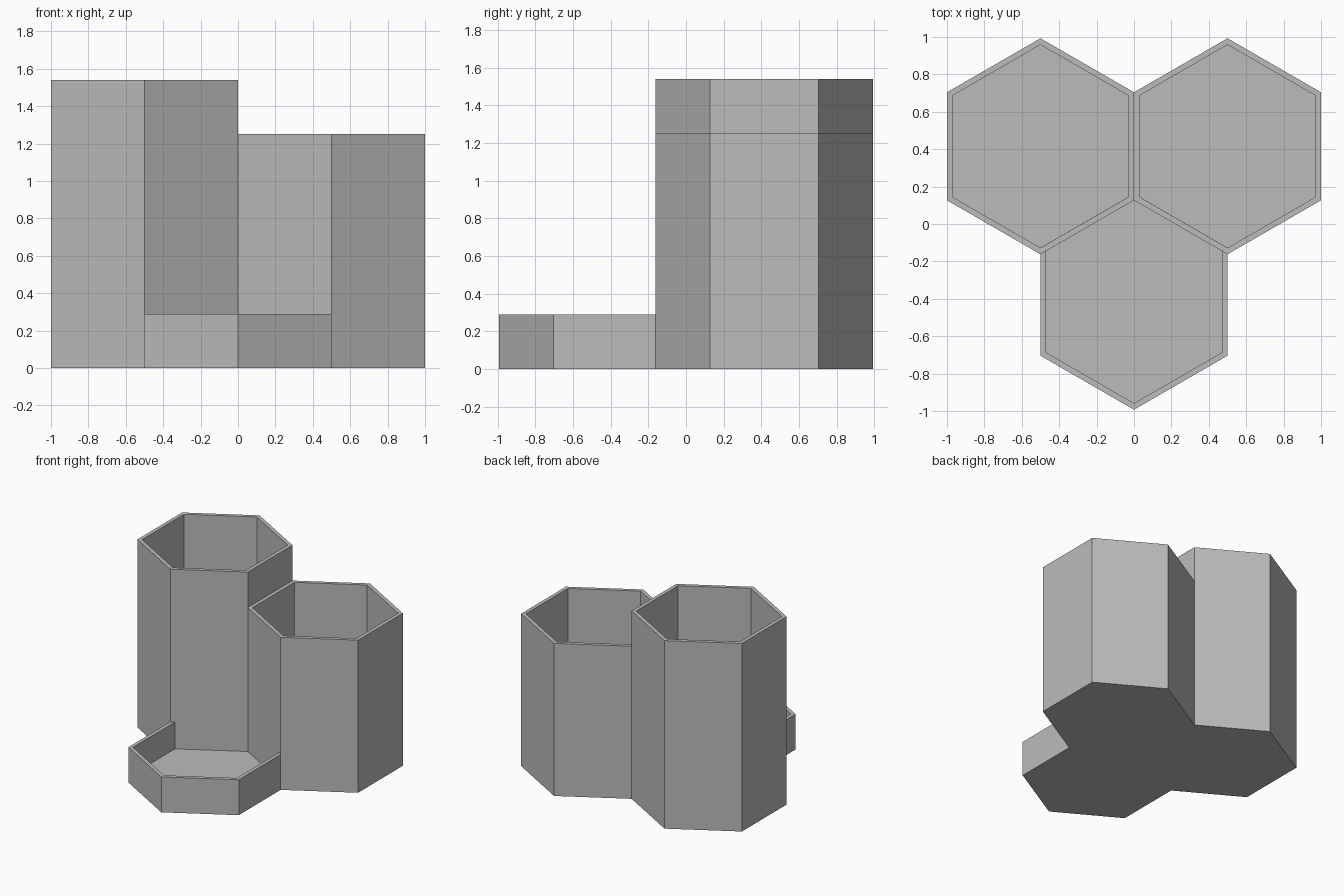
import bpy, bmesh, math

if "Cube" in bpy.data.objects:
    bpy.data.objects.remove(bpy.data.objects["Cube"])

APOTHEM = 0.5      # half the width across the flats
WALL = 0.03
FLOOR = 0.07
OFFSET = 0.4155    # front/back distance of the cup centres

grey = bpy.data.materials.new("mid_grey")
grey.diffuse_color = (0.5, 0.5, 0.5, 1)
grey.use_nodes = True
grey.node_tree.nodes["Principled BSDF"].inputs["Base Color"].default_value = grey.diffuse_color


def hex_ring(bm, x, y, z, apothem):
    """Six vertices with one point toward the front."""
    r = apothem / math.cos(math.pi / 6)
    angles = [math.radians(30 + 60 * i) for i in range(6)]
    return [bm.verts.new((x + r * math.cos(a), y + r * math.sin(a), z)) for a in angles]


def hex_cup(name, x, y, height):
    """Open hexagonal container with a thin wall and a solid floor."""
    bm = bmesh.new()
    rings = [hex_ring(bm, x, y, 0, APOTHEM),
             hex_ring(bm, x, y, height, APOTHEM),
             hex_ring(bm, x, y, height, APOTHEM - WALL),
             hex_ring(bm, x, y, FLOOR, APOTHEM - WALL)]
    # outer wall, rim and inner wall
    for a, b in zip(rings, rings[1:]):
        for i in range(6):
            j = (i + 1) % 6
            bm.faces.new((a[i], a[j], b[j], b[i]))
    # underside and inner floor
    bm.faces.new(rings[0][::-1])
    bm.faces.new(rings[-1])
    bmesh.ops.recalc_face_normals(bm, faces=bm.faces)
    mesh = bpy.data.meshes.new(name)
    bm.to_mesh(mesh)
    bm.free()
    mesh.materials.append(grey)
    bpy.context.collection.objects.link(bpy.data.objects.new(name, mesh))


hex_cup("tall_cup", -0.5, OFFSET, 1.54)
hex_cup("medium_cup", 0.5, OFFSET, 1.25)
hex_cup("shallow_tray", 0, -OFFSET, 0.29)
